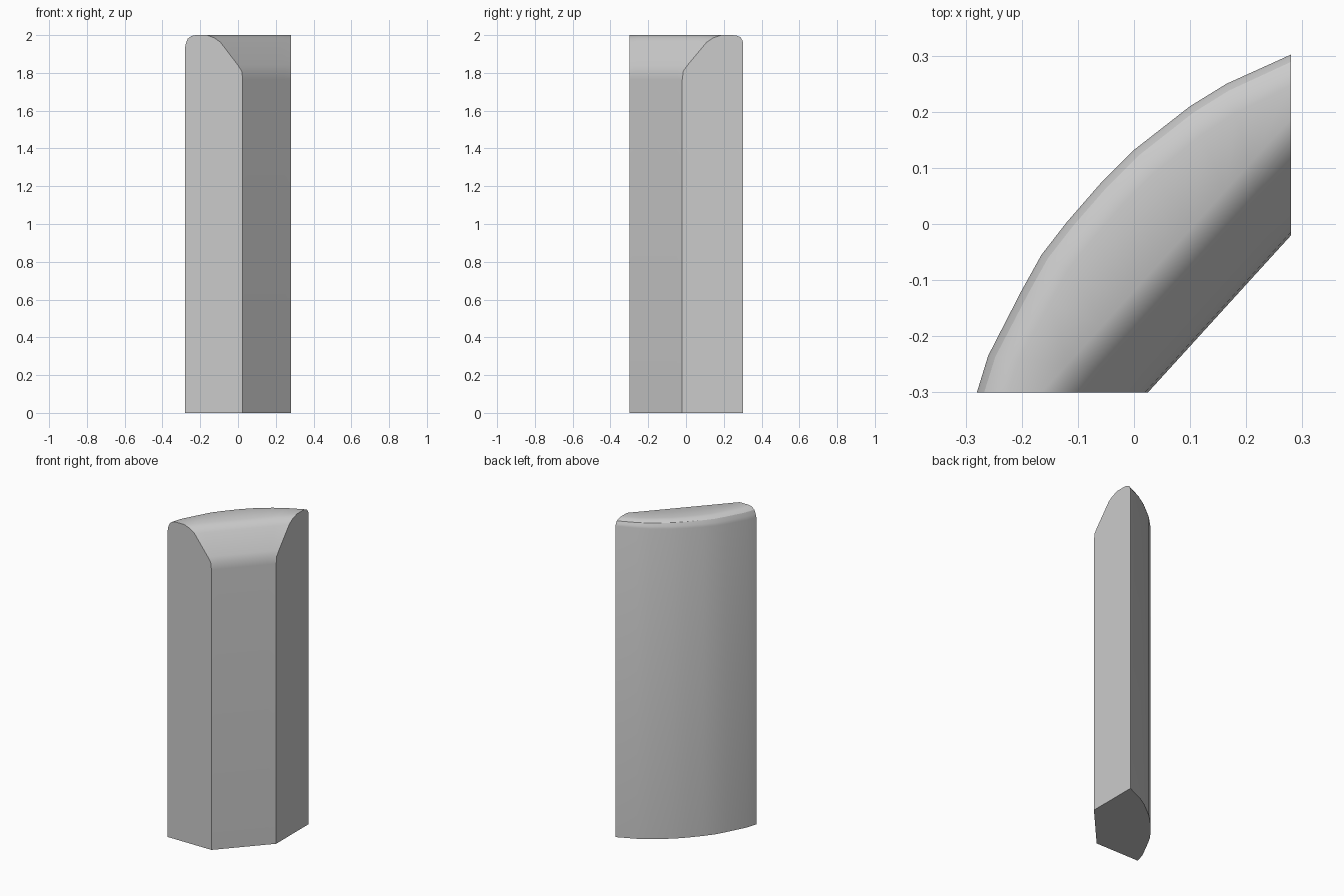
import bpy, bmesh
from mathutils import Vector

if "Cube" in bpy.data.objects:
    bpy.data.objects.remove(bpy.data.objects["Cube"])

# Plan outline: straight inner face and bowed outer face
inner_a, inner_b = Vector((0.025, -0.30)), Vector((0.28, -0.02))
outer = [Vector(p) for p in (
    (-0.28, -0.30), (-0.26, -0.235), (-0.20, -0.118), (-0.165, -0.055),
    (-0.12, 0.003), (-0.06, 0.072), (0.0, 0.132), (0.10, 0.21),
    (0.165, 0.25), (0.28, 0.302))]
along = (inner_b - inner_a).normalized()
normal = Vector((-along.y, along.x))

# Inner bevel: (depth from inner face, height); outer rounding: (inset, height)
bevel = [(0, 1.765), (0.004, 1.81), (0.0185, 1.84), (0.087, 1.962),
         (0.11, 1.985), (0.14, 2.0)]
rounding = [(0.055, 2.0), (0.032, 1.995), (0.013, 1.98), (0.004, 1.955), (0, 1.935)]

bm = bmesh.new()
rings = []
n = len(outer) - 1
for i, out in enumerate(outer):
    t = i / n
    inn = inner_a.lerp(inner_b, t)
    depth = (out - inn).dot(normal)
    length = (out - inn).length
    section = [(0, 0)] + [(d / depth, z) for d, z in bevel]
    section += [(1 - w / length, z + 0.4 * t * (2.0 - z)) for w, z in rounding]
    section += [(1, 0)]
    rings.append([bm.verts.new((*inn.lerp(out, f), z)) for f, z in section])

# Skin the sections and close both ends
m = len(rings[0])
for a, b in zip(rings, rings[1:]):
    for k in range(m):
        q = (k + 1) % m
        bm.faces.new((a[k], a[q], b[q], b[k]))
bm.faces.new(rings[0])
bm.faces.new(rings[-1][::-1])
bmesh.ops.recalc_face_normals(bm, faces=bm.faces)

mesh = bpy.data.meshes.new("curved_wall_block")
bm.to_mesh(mesh)
bm.free()
block = bpy.data.objects.new("curved_wall_block", mesh)
bpy.context.collection.objects.link(block)
bpy.context.view_layer.objects.active = block
block.select_set(True)
bpy.ops.object.shade_smooth_by_angle(angle=0.5)
